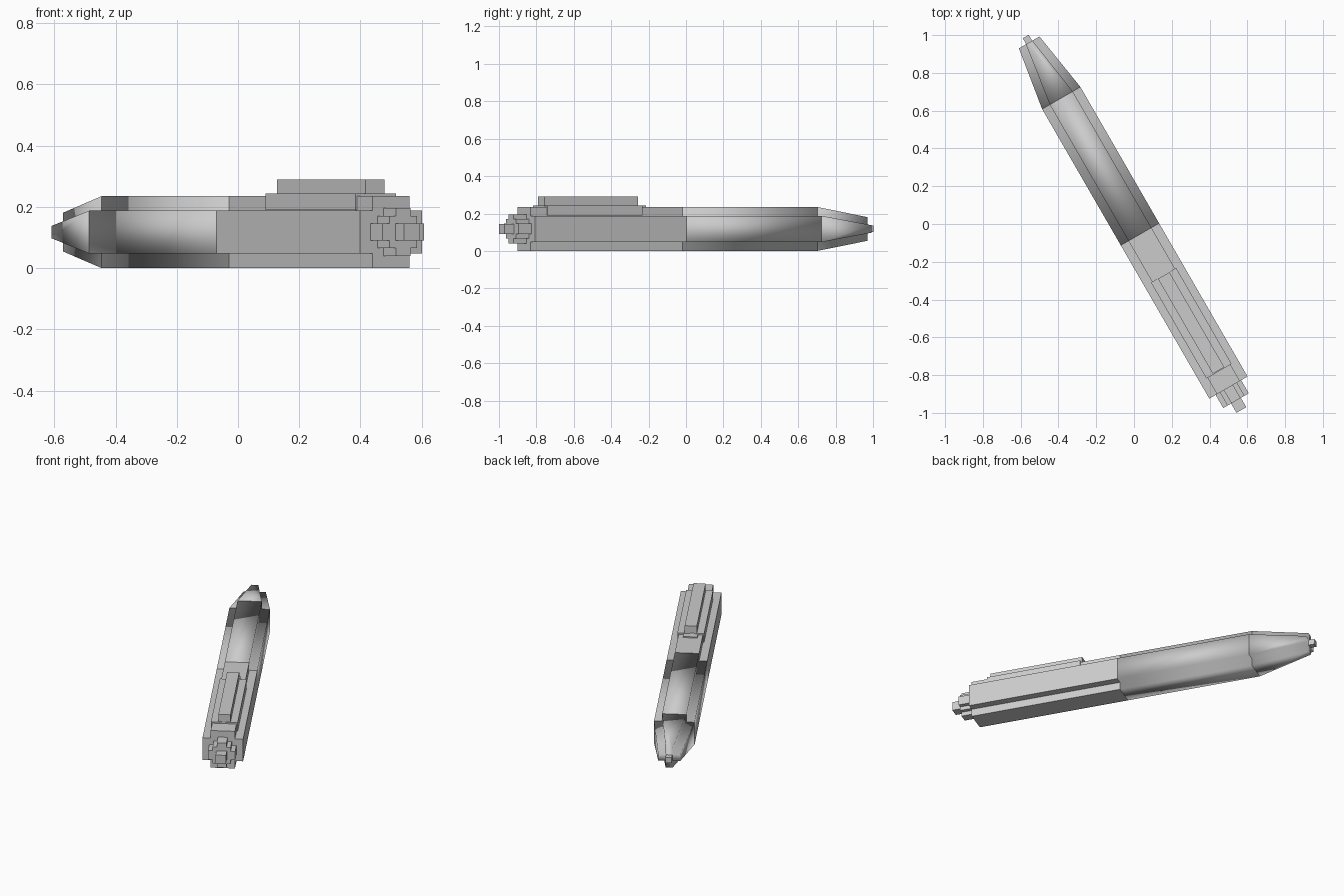
import bpy, bmesh, math
from mathutils import Matrix

if "Cube" in bpy.data.objects:
    bpy.data.objects.remove(bpy.data.objects["Cube"])

ZC = 0.1175  # height of the pen's axis
# local frame: x = across the pen, y = along it towards the tip, z = up
FRAME = Matrix.Rotation(math.radians(30), 4, 'Z') @ Matrix.Translation((0, 0, ZC))


def stepped(*corners):
    """Closed stepped section from outer corners (x, z) of one quadrant, x falling."""
    quad = []
    for i, (x, z) in enumerate(corners):
        quad.append((x, z))
        if i + 1 < len(corners):
            quad.append((corners[i + 1][0], z))
    left = [(-x, z) for x, z in reversed(quad)]
    top = quad + left
    return top + [(-x, -z) for x, z in top]


def loft(name, rings, smooth=False):
    """Skin a list of (position along pen, section) rings and cap both ends."""
    bm = bmesh.new()
    loops = [[bm.verts.new((x, s, z)) for x, z in sec] for s, sec in rings]
    n = len(loops[0])
    for a, b in zip(loops, loops[1:]):
        for i in range(n):
            j = (i + 1) % n
            bm.faces.new((a[i], a[j], b[j], b[i]))
    bm.faces.new(loops[0])
    bm.faces.new(loops[-1])
    bmesh.ops.recalc_face_normals(bm, faces=bm.faces)
    for f in bm.faces:
        f.smooth = smooth
    bm.transform(FRAME)
    me = bpy.data.meshes.new(name)
    bm.to_mesh(me)
    bm.free()
    ob = bpy.data.objects.new(name, me)
    bpy.context.collection.objects.link(ob)
    return ob


def box(name, half, s0, s1, z0, z1):
    """Box across the pen axis; z given in world height."""
    a, b = z0 - ZC, z1 - ZC
    sec = [(half, a), (half, b), (-half, b), (-half, a)]
    return loft(name, [(s0, sec), (s1, sec)])


cross = stepped((0.117, 0.07), (0.07, 0.1175))
nose = stepped((0.063, 0.02), (0.02, 0.063))
knob = stepped((0.078, 0.028), (0.052, 0.052), (0.028, 0.078))

# barrel: flat rear half, smooth front half, tapered nose
loft("rear_barrel", [(-1.0, cross), (-0.063, cross)])
loft("front_barrel", [(-0.063, cross), (0.77, cross)], smooth=True)
loft("nose_cone", [(0.77, cross), (1.11, nose)], smooth=True)
box("writing_tip", 0.018, 1.10, 1.146, 0.10, 0.135)

# click mechanism at the rear
loft("rear_collar", [(-1.08, knob), (-0.99, knob)])
box("click_button", 0.03, -1.137, -1.07, 0.09, 0.145)

# pocket clip
box("clip_base", 0.077, -0.90, -0.313, 0.19, 0.244)
box("clip_tab", 0.042, -0.32, -0.27, 0.19, 0.242)
box("clip_arm", 0.035, -0.895, -0.315, 0.235, 0.29)
